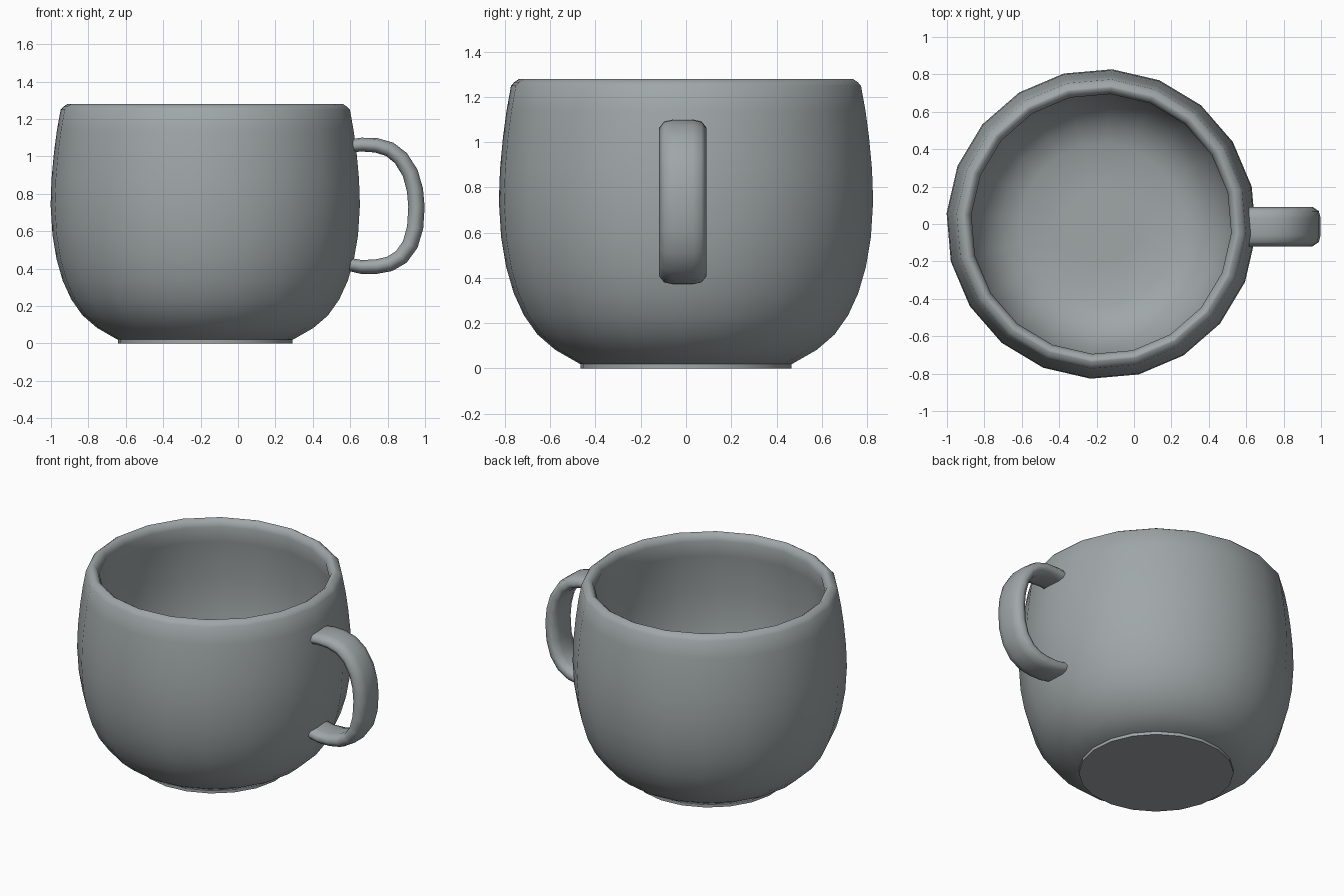
import bpy, bmesh, math
from mathutils import Vector

cube = bpy.data.objects.get("Cube")
if cube:
    bpy.data.objects.remove(cube, do_unlink=True)

GREY = (0.35, 0.385, 0.39, 1)
glaze = bpy.data.materials.new("grey_glaze")
glaze.use_nodes = True
glaze.diffuse_color = GREY
glaze.node_tree.nodes["Principled BSDF"].inputs["Base Color"].default_value = GREY


def finish(bm, name):
    bmesh.ops.recalc_face_normals(bm, faces=bm.faces)
    mesh = bpy.data.meshes.new(name)
    bm.to_mesh(mesh)
    bm.free()
    mesh.materials.append(glaze)
    obj = bpy.data.objects.new(name, mesh)
    bpy.context.collection.objects.link(obj)
    bpy.ops.object.select_all(action='DESELECT')
    obj.select_set(True)
    bpy.context.view_layer.objects.active = obj
    bpy.ops.object.shade_smooth_by_angle(angle=math.radians(80))


def bridge(bm, rings):
    for a, b in zip(rings, rings[1:]):
        n = len(a)
        for i in range(n):
            j = (i + 1) % n
            bm.faces.new((a[i], a[j], b[j], b[i]))
    bm.faces.new(rings[0])
    bm.faces.new(rings[-1])


def lathe(name, profile, sides, centre_x, turn):
    bm = bmesh.new()
    rings = []
    for r, z in profile:
        angles = [turn + math.tau * i / sides for i in range(sides)]
        rings.append([bm.verts.new((centre_x + r * math.cos(a), r * math.sin(a), z))
                      for a in angles])
    bridge(bm, rings)
    finish(bm, name)


def inset(profile, thickness):
    """Offset a wall profile inwards along its normals."""
    result = []
    for i in range(1, len(profile)):
        a, p, b = profile[i - 1], profile[i], profile[min(i + 1, len(profile) - 1)]
        along = (Vector(b) - Vector(a)).normalized()
        result.append((p[0] - along.y * thickness, p[1] + along.x * thickness))
    return result


# Cup: outer wall, rounded rim, then the inner wall down to the floor
outer = [(.47, .02), (.58, .083), (.658, .15), (.718, .235), (.764, .335), (.797, .45),
         (.819, .58), (.829, .74), (.824, .88), (.811, 1.02), (.795, 1.14), (.775, 1.25)]
rim = [(.76, 1.266), (.738, 1.28), (.73, 1.28), (.71, 1.267)]
inner = inset(outer, .08)[::-1]
floor = [(.43, .1), (.2, .1)]
lathe("cup_body", outer + rim + inner + floor, 20, -.175, math.radians(-4))

# Thin foot under the cup
lathe("foot", [(.467, 0), (.467, .022)], 20, -.175, math.radians(-4))

# Handle: flat rounded section swept along a C-shaped path
path = [Vector((x, 0, z)) for x, z in (
    (.6, 1.055), (.66, 1.062), (.74, 1.058), (.81, 1.037), (.87, .99), (.92, .91),
    (.945, .82), (.953, .73), (.946, .62), (.92, .53), (.872, .463), (.81, .426),
    (.74, .412), (.66, .41), (.6, .422))]
half = [(.045, .036), (.083, .028), (.105, .002), (.09, -.024), (.05, -.034)]
section = half + [(-w, t) for w, t in reversed(half)]
bm = bmesh.new()
rings = []
for i, p in enumerate(path):
    along = (path[min(i + 1, len(path) - 1)] - path[max(i - 1, 0)]).normalized()
    out = Vector((-along.z, 0, along.x))
    thick = 1 + .25 * math.sin(math.pi * i / (len(path) - 1))
    rings.append([bm.verts.new(p + out * t * thick + Vector((0, w - .014, 0)))
                  for w, t in section])
bridge(bm, rings)
finish(bm, "handle")
